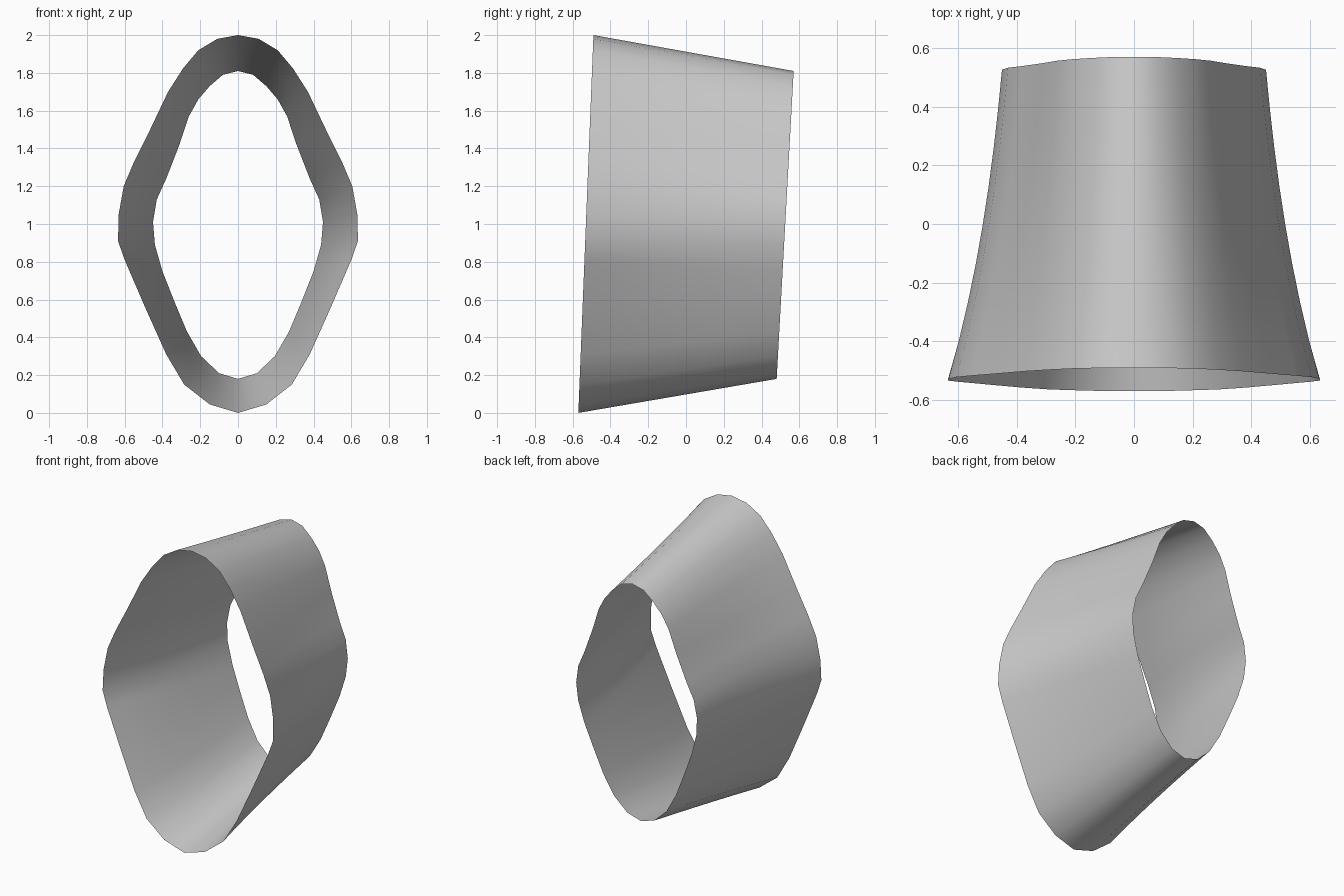
import bpy, bmesh

if "Cube" in bpy.data.objects:
    bpy.data.objects.remove(bpy.data.objects["Cube"])

# Half outlines (x, z) from top to bottom of the wide front rim and the narrow back rim
FRONT = [(0, 2.0), (.11, 1.98), (.21, 1.92), (.29, 1.825), (.37, 1.70), (.47, 1.49),
         (.55, 1.33), (.605, 1.2), (.632, 1.05), (.635, .91), (.60, .81),
         (.49, .555), (.38, .31), (.285, .15), (.15, .045), (0, .0)]
BACK = [(0, 1.81), (.08, 1.79), (.15, 1.73), (.21, 1.66), (.26, 1.57), (.31, 1.42),
        (.38, 1.24), (.43, 1.13), (.45, 1.01), (.44, .89), (.40, .75),
        (.335, .585), (.27, .43), (.195, .30), (.10, .21), (0, .18)]
STEPS = 8


def full_loop(half):
    return half + [(-x, z) for x, z in half[-2:0:-1]]


def front_point(x, z):
    return x, -.57 + .04 * z, z


def back_point(x, z):
    return x, .48 + .09 * (z - .18) / 1.63, z


# Open tapered sleeve, lofted between the rims with a slight inward bow at the sides
bm = bmesh.new()
rings = []
for i in range(STEPS + 1):
    t = i / STEPS
    bow = 1 - .19 * t * (1 - t)
    ring = []
    for f, b in zip(full_loop(FRONT), full_loop(BACK)):
        p, q = front_point(*f), back_point(*b)
        x, y, z = [u + (v - u) * t for u, v in zip(p, q)]
        ring.append(bm.verts.new((x * bow, y, z)))
    rings.append(ring)
n = len(rings[0])
for a, b in zip(rings, rings[1:]):
    for j in range(n):
        k = (j + 1) % n
        bm.faces.new((a[j], b[j], b[k], a[k])).smooth = True
bm.normal_update()
# Make the faces point outward
if sum(f.normal.x * f.calc_center_median().x for f in bm.faces) < 0:
    bmesh.ops.reverse_faces(bm, faces=bm.faces[:])
mesh = bpy.data.meshes.new("tapered_sleeve")
bm.to_mesh(mesh)
bm.free()
bpy.context.collection.objects.link(bpy.data.objects.new("tapered_sleeve", mesh))
